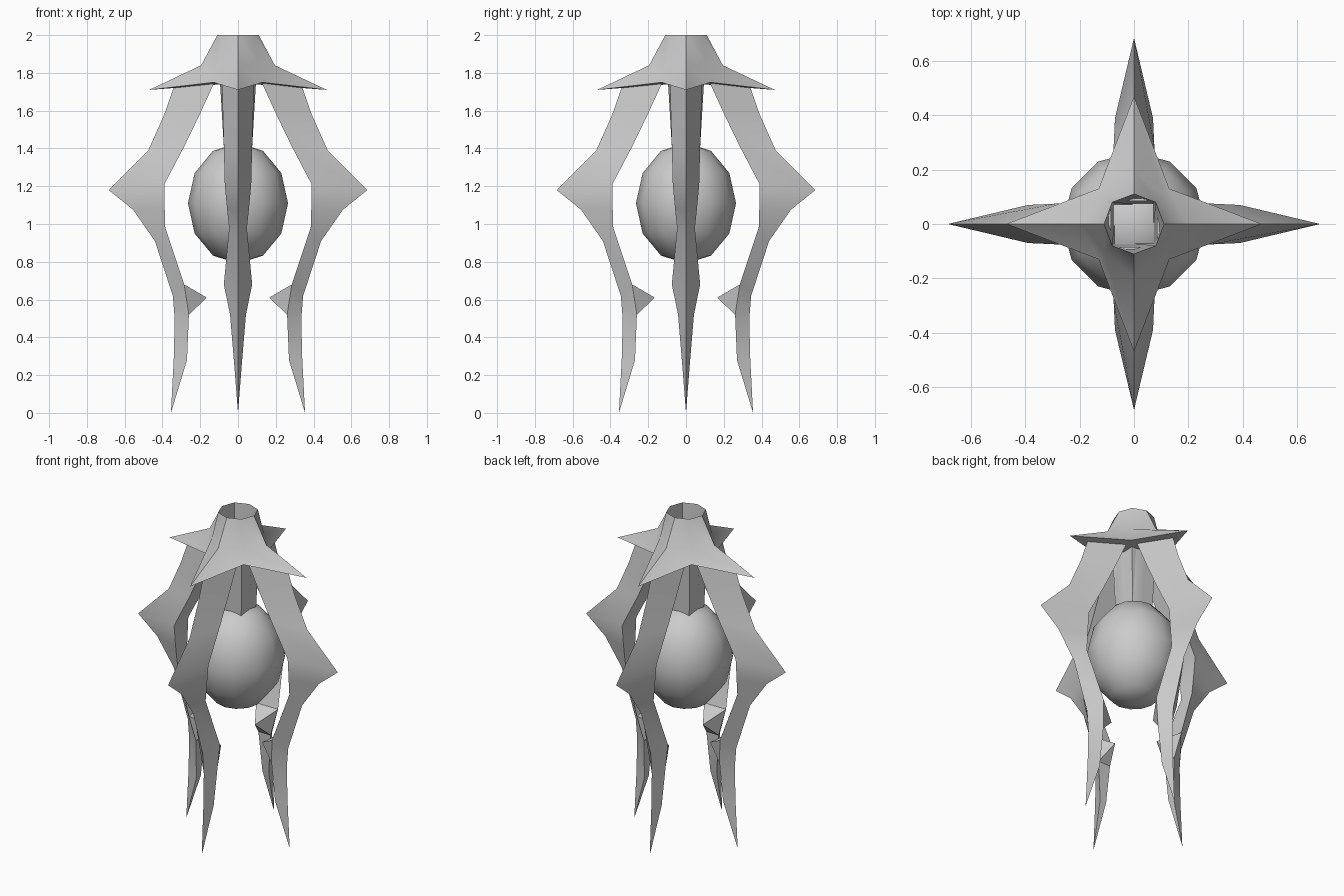
import bpy, bmesh
from math import cos, sin, pi, radians

if "Cube" in bpy.data.objects:
    bpy.data.objects.remove(bpy.data.objects["Cube"], do_unlink=True)

grey = bpy.data.materials.new("plain_grey")
grey.use_nodes = True
grey.diffuse_color = (0.6, 0.6, 0.6, 1)
grey.node_tree.nodes["Principled BSDF"].inputs["Base Color"].default_value = grey.diffuse_color


def finish(name, bm, angle):
    bmesh.ops.recalc_face_normals(bm, faces=bm.faces)
    mesh = bpy.data.meshes.new(name)
    bm.to_mesh(mesh)
    bm.free()
    mesh.materials.append(grey)
    obj = bpy.data.objects.new(name, mesh)
    bpy.context.collection.objects.link(obj)
    bpy.ops.object.select_all(action="DESELECT")
    obj.select_set(True)
    bpy.context.view_layer.objects.active = obj
    bpy.ops.object.shade_smooth_by_angle(angle=radians(angle))
    return obj


def bridge(bm, a, b):
    n = len(a)
    for i in range(n):
        j = (i + 1) % n
        bm.faces.new((a[i], a[j], b[j], b[i]))


# Central orb
bm = bmesh.new()
bmesh.ops.create_uvsphere(bm, u_segments=12, v_segments=6, radius=1)
bmesh.ops.scale(bm, vec=(0.265, 0.265, 0.32), verts=bm.verts)
bmesh.ops.translate(bm, vec=(0, 0, 1.11), verts=bm.verts)
finish("orb", bm, 80)

# Four-pointed crown with a hollow stem reaching down to the orb
# each ring: radius and height on the axes, radius and height on the diagonals
rings = [
    (0.11, 2.0, 0.113, 2.0),
    (0.195, 1.84, 0.15, 1.84),
    (0.47, 1.71, 0.184, 1.75),
    (0.085, 1.74, 0.12, 1.745),
    (0.072, 1.36, 0.102, 1.36),
]
bm = bmesh.new()
loops = []
for ra, za, rd, zd in rings:
    loop = []
    for i in range(8):
        r, z = (rd, zd) if i % 2 else (ra, za)
        loop.append(bm.verts.new((r * cos(i * pi / 4), r * sin(i * pi / 4), z)))
    loops.append(loop)
for a, b in zip(loops, loops[1:] + loops[:1]):
    bridge(bm, a, b)
finish("crown", bm, 35)

# Legs: ridge radius and height, inner edge radius, height and half width
stations = [
    (0.335, 1.74, 0.125, 1.75, 0.085),
    (0.39, 1.58, 0.205, 1.575, 0.08),
    (0.475, 1.39, 0.285, 1.41, 0.075),
    (0.685, 1.18, 0.39, 1.21, 0.07),
    (0.555, 1.075, 0.388, 1.08, 0.058),
    (0.44, 0.91, 0.385, 0.98, 0.047),
    (0.345, 0.62, 0.285, 0.68, 0.075),
    (0.335, 0.5, 0.26, 0.52, 0.042),
    (0.34, 0.29, 0.27, 0.28, 0.022),
]
SPUR = 6  # section that carries the inward spur


def make_leg(name, turn):
    bm = bmesh.new()
    rows = [[bm.verts.new(p) for p in ((ro, 0, zo), (ri, w, zi), (ri, -w, zi))]
            for ro, zo, ri, zi, w in stations]
    for i, (a, b) in enumerate(zip(rows, rows[1:])):
        bm.faces.new((a[0], a[1], b[1], b[0]))
        bm.faces.new((a[2], a[0], b[0], b[2]))
        if i == SPUR:
            point = bm.verts.new((0.165, 0, 0.61))
            quad = [a[1], a[2], b[2], b[1]]
            for k in range(4):
                bm.faces.new((quad[k], quad[(k + 1) % 4], point))
        else:
            bm.faces.new((a[1], a[2], b[2], b[1]))
    foot = bm.verts.new((0.355, 0, 0))
    for k in range(3):
        bm.faces.new((rows[-1][k], rows[-1][(k + 1) % 3], foot))
    bm.faces.new(rows[0])
    leg = finish(name, bm, 30)
    leg.rotation_euler.z = turn


for i, side in enumerate(("left", "back", "right", "front")):
    make_leg(side + "_leg", i * pi / 2)
